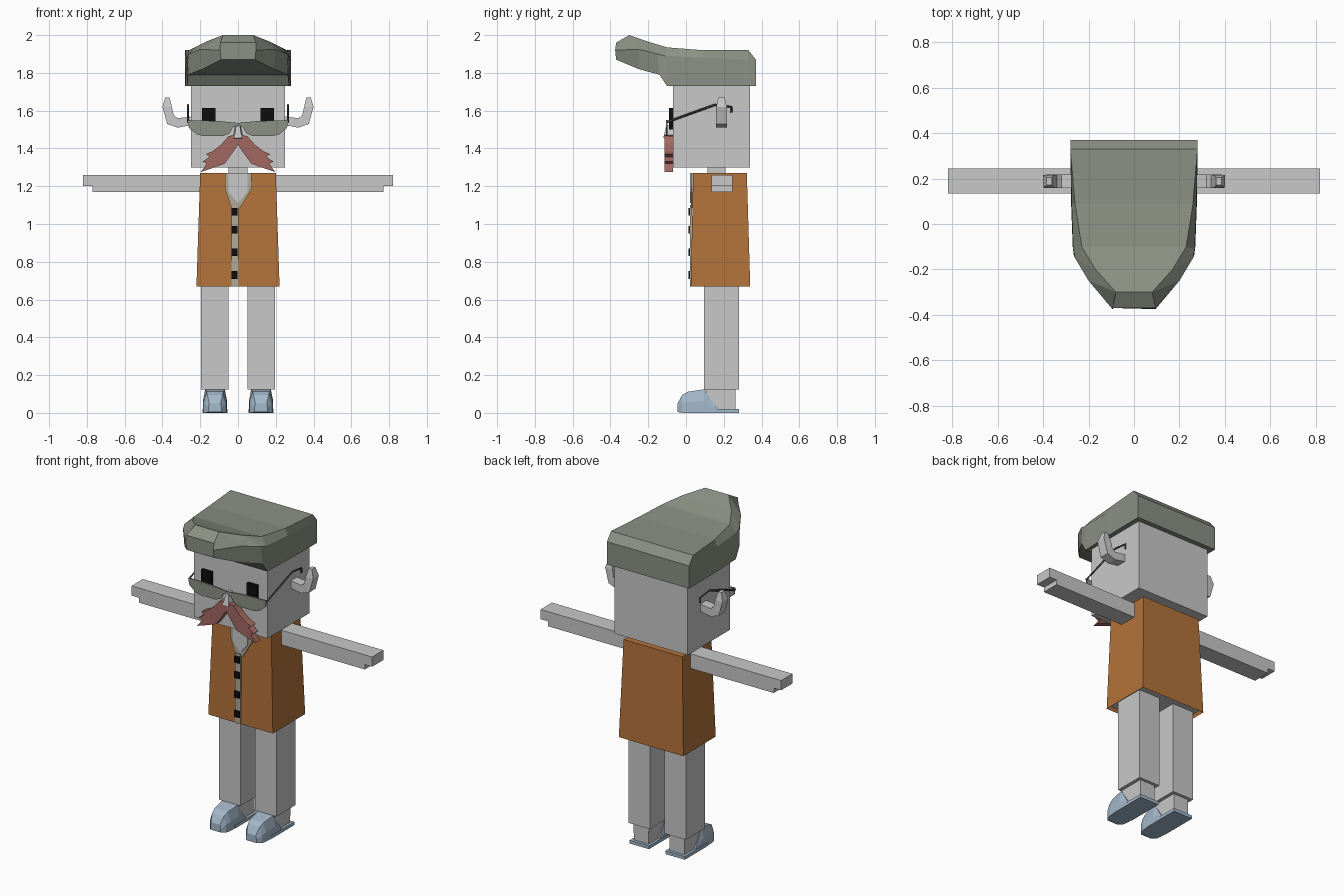
import bpy, bmesh
from mathutils import Vector

default = bpy.data.objects.get("Cube")
if default:
    bpy.data.objects.remove(default, do_unlink=True)


def make_material(name, colour):
    mat = bpy.data.materials.new(name)
    mat.use_nodes = True
    rgba = (*colour, 1)
    mat.diffuse_color = rgba
    mat.node_tree.nodes["Principled BSDF"].inputs["Base Color"].default_value = rgba
    return mat


GREY = make_material("light grey", (.58, .58, .58))
ORANGE = make_material("orange cloth", (.45, .17, .042))
FELT = make_material("grey green", (.26, .28, .23))
RUST = make_material("dusty red", (.36, .14, .12))
BLUE = make_material("pale blue", (.37, .48, .59))
TAN = make_material("tan trim", (.44, .40, .31))
BLACK = make_material("black", (.004, .004, .004))
WIRE = make_material("dark wire", (.05, .055, .045))


def finish(name, bm, *materials):
    bmesh.ops.recalc_face_normals(bm, faces=bm.faces)
    mesh = bpy.data.meshes.new(name)
    bm.to_mesh(mesh)
    bm.free()
    for mat in materials:
        mesh.materials.append(mat)
    obj = bpy.data.objects.new(name, mesh)
    bpy.context.scene.collection.objects.link(obj)
    return obj


def loft_mesh(rings):
    """Closed skin through rings of equal point count."""
    bm = bmesh.new()
    rows = [[bm.verts.new(p) for p in ring] for ring in rings]
    count = len(rows[0])
    for a, b in zip(rows, rows[1:]):
        for i in range(count):
            j = (i + 1) % count
            bm.faces.new((a[i], a[j], b[j], b[i]))
    bm.faces.new(rows[0])
    bm.faces.new(rows[-1])
    return bm


def loft(name, rings, mat):
    return finish(name, loft_mesh(rings), mat)


def box(name, xs, ys, zs, mat):
    corners = [(xs[0], ys[0]), (xs[1], ys[0]), (xs[1], ys[1]), (xs[0], ys[1])]
    return loft(name, [[(x, y, z) for x, y in corners] for z in zs], mat)


def plate(name, outline, front, back, mat):
    """Outline in x and z, extruded along y."""
    return loft(name, [[(x, y, z) for x, z in outline] for y in (front, back)], mat)


# Head
box("head", (-.25, .25), (-.07, .34), (1.30, 1.78), GREY)
box("neck", (-.05, .05), (.115, .21), (1.2, 1.32), GREY)

# Swept cap: half width, y and z of the bottom, middle and top edges
cap_stations = [
    ((.28, .37, 1.73), (.28, .37, 1.8), (.28, .37, 1.87)),
    ((.28, .32, 1.73), (.28, .33, 1.87), (.28, .33, 1.92)),
    ((.277, .09, 1.73), (.275, .09, 1.88), (.26, .09, 1.92)),
    ((.27, -.10, 1.73), (.268, -.11, 1.89), (.23, -.10, 1.935)),
    ((.265, -.14, 1.79), (.26, -.15, 1.90), (.17, -.2, 1.965)),
    ((.19, -.25, 1.82), (.2, -.25, 1.925), (.08, -.30, 2.0)),
    ((.09, -.37, 1.87), (.095, -.375, 1.92), (.095, -.37, 1.96)),
]
loft("cap", [list(edge) + [(-x, y, z) for x, y, z in reversed(edge)]
             for edge in cap_stations], FELT)

# Nose
loft("nose", [
    [(-.03, -.07, 1.44), (.03, -.07, 1.44), (.012, -.07, 1.53), (-.012, -.07, 1.53)],
    [(-.02, -.12, 1.455), (.02, -.12, 1.455), (.01, -.105, 1.52), (-.01, -.105, 1.52)],
], GREY)

# Vest block with a recessed grey underside
vest_rings = [[(-w, f, z), (w, f, z), (w, b, z), (-w, b, z)]
              for w, f, b, z in ((.22, .025, .34, .67), (.2, .038, .322, 1.27))]
bm = loft_mesh(vest_rings)
bmesh.ops.recalc_face_normals(bm, faces=bm.faces)
under = min(bm.faces, key=lambda f: f.calc_center_median().z)
bmesh.ops.inset_region(bm, faces=[under], thickness=.012)
bmesh.ops.translate(bm, verts=under.verts, vec=(0, 0, .02))
under.material_index = 1
finish("vest", bm, ORANGE, GREY)

# Collar trim, shirt opening, front strip and buttons
collar = [(-.07, 1.27), (.07, 1.27), (.075, 1.19), (.01, 1.085), (-.035, 1.085), (-.07, 1.19)]
plate("collar_trim", collar, .026, .035, TAN)
shirt = [(-.05, 1.27), (.05, 1.27), (.05, 1.17), (0, 1.11), (-.05, 1.17)]
plate("shirt_opening", shirt, .022, .03, GREY)
box("front_strip", (-.035, .002), (.02, .032), (.67, 1.1), TAN)
for n, z in enumerate((.73, .85, .97, 1.065)):
    box(f"button_{n + 1}", (-.035, -.002), (.012, .022), (z - .02, z + .02), BLACK)

# Outlines for the mirrored parts, drawn for the left side
lens = [(0, 1.535), (.10, 1.545), (.265, 1.55), (.26, 1.51), (.22, 1.475),
        (.18, 1.465), (.08, 1.465), (.045, 1.48), (.025, 1.515), (0, 1.522)]
moustache = [(0, 1.475), (.05, 1.465), (.09, 1.42), (.135, 1.385), (.17, 1.37),
             (.15, 1.355), (.188, 1.33), (.165, 1.32), (.198, 1.275),
             (.13, 1.298), (.07, 1.32), (.03, 1.375), (0, 1.42)]
ear_sections = [((.24, 1.525), (.24, 1.57), .03), ((.32, 1.51), (.32, 1.56), .03),
                ((.375, 1.53), (.34, 1.575), .03), ((.4, 1.62), (.35, 1.62), .028),
                ((.385, 1.67), (.362, 1.67), .017)]
arm_outline = [(.19, 1.17), (.77, 1.17), (.77, 1.20), (.82, 1.20), (.82, 1.26), (.19, 1.26)]
temple_path = [(-.10, 1.54), (.15, 1.63), (.24, 1.62), (.24, 1.59)]
# Shoe sections: y, half width low, half width high, base and top height
shoe_sections = [(-.045, .035, .03, .005, .05), (-.02, .055, .04, 0, .095),
                 (.01, .062, .045, 0, .112), (.095, .064, .052, 0, .125),
                 (.12, .062, .053, 0, .088), (.165, .062, .06, 0, .022)]

for side, s in (("left", 1), ("right", -1)):
    def flip(points):
        return [(s * x, z) for x, z in points]

    def across(a, b):
        return (s * a, s * b)

    # Face
    box(side + "_eye", across(.12, .19), (-.09, -.065), (1.5, 1.615), BLACK)
    plate(side + "_lens", flip(lens), -.105, -.097, FELT)
    plate(side + "_moustache", flip(moustache), -.115, -.07, RUST)
    loft(side + "_ear", [[(s * x, .188 + d, z) for (x, z), d in
                          ((o, -h), (o, h), (i, h), (i, -h))]
                         for o, i, h in ear_sections], GREY)

    # Thin glasses temple
    curve = bpy.data.curves.new(side + "_temple", "CURVE")
    curve.dimensions = "3D"
    curve.bevel_depth = .006
    curve.bevel_resolution = 0
    curve.use_fill_caps = True
    spline = curve.splines.new("POLY")
    spline.points.add(len(temple_path) - 1)
    for point, (y, z) in zip(spline.points, temple_path):
        point.co = (s * .265, y, z, 1)
    curve.materials.append(WIRE)
    temple = bpy.data.objects.new(side + "_temple", curve)
    bpy.context.scene.collection.objects.link(temple)

    # Limbs
    plate(side + "_arm", flip(arm_outline), .135, .245, GREY)
    box(side + "_leg", across(.05, .195), (.095, .28), (.125, .7), GREY)
    loft(side + "_ankle", [[(s * .122 + w * k, y, z) for k, y in
                            ((-1, f), (1, f), (1, .262), (-1, .262))]
                           for w, f, z in ((.05, .14, .015), (.052, .1, .13))], GREY)

    # Shoe and flat sole
    loft(side + "_shoe", [[(s * .122 + x, y, z) for x, z in
                           ((-low, base), (low, base), (low, (base + top) / 2),
                            (high, top), (-high, top), (-low, (base + top) / 2))]
                          for y, low, high, base, top in shoe_sections], BLUE)
    box(side + "_sole", across(.056, .188), (.05, .28), (0, .02), BLUE)
